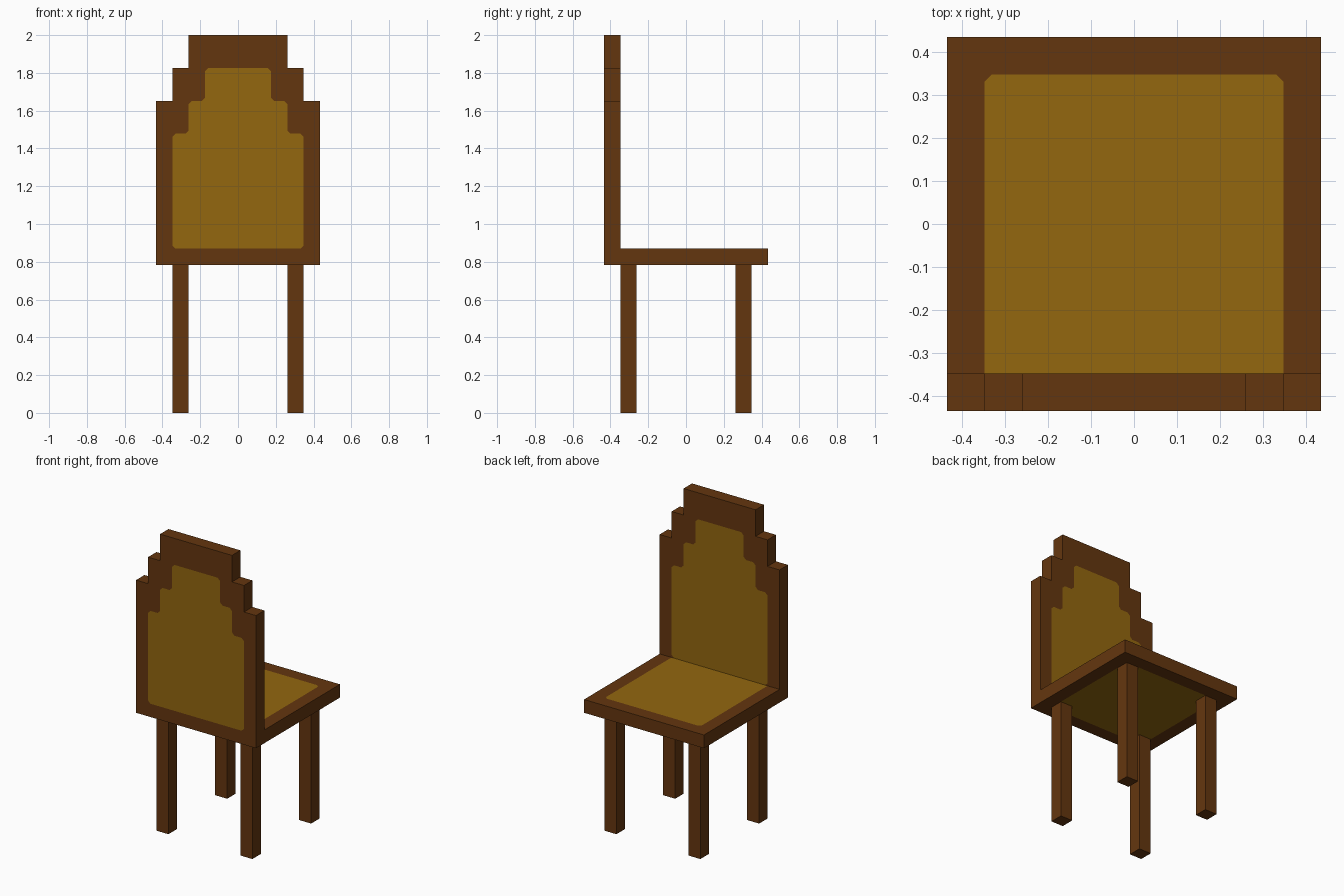
import bpy
import bmesh
from mathutils import Vector

if "Cube" in bpy.data.objects:
    bpy.data.objects.remove(bpy.data.objects["Cube"], do_unlink=True)

U = 2 / 23        # the chair sits on a grid of 23 blocks in height
CLIP = 0.2        # size of the clipped panel corners, in blocks


def make_material(name, rgb):
    linear = [((c / 255 + 0.055) / 1.055) ** 2.4 for c in rgb] + [1.0]
    mat = bpy.data.materials.new(name)
    mat.use_nodes = True
    mat.diffuse_color = linear
    bsdf = mat.node_tree.nodes["Principled BSDF"]
    bsdf.inputs["Base Color"].default_value = linear
    bsdf.inputs["Roughness"].default_value = 0.9
    return mat


dark_wood = make_material("dark wood", (100, 54, 15))
golden_panel = make_material("golden panel", (147, 103, 15))


def add_object(name, bm, materials):
    mesh = bpy.data.meshes.new(name)
    bm.to_mesh(mesh)
    bm.free()
    for mat in materials:
        mesh.materials.append(mat)
    obj = bpy.data.objects.new(name, mesh)
    bpy.context.collection.objects.link(obj)
    return obj


def clip_corners(path):
    """Cut every corner of an open path, keeping its two ends."""
    points = [Vector(p) for p in path]
    result = [points[0]]
    for before, corner, after in zip(points, points[1:], points[2:]):
        result.append(corner + (before - corner).normalized() * CLIP)
        result.append(corner + (after - corner).normalized() * CLIP)
    return result + [points[-1]]


def framed_slab(name, frame, panel, place):
    """One-block-thick slab: a frame and a flush panel, mirrored across x = 0."""
    bm = bmesh.new()
    for index, outline in enumerate((frame, panel)):
        for side in (1, -1):
            verts = [bm.verts.new(Vector(place(side * u, v)) * U) for u, v in outline]
            bm.faces.new(verts).material_index = index
    bmesh.ops.remove_doubles(bm, verts=bm.verts, dist=1e-4)
    bmesh.ops.recalc_face_normals(bm, faces=bm.faces)
    obj = add_object(name, bm, (dark_wood, golden_panel))
    solid = obj.modifiers.new("thickness", "SOLIDIFY")
    solid.thickness = U
    solid.offset = 0


# Stepped backrest, with the panel showing on both faces
outer = [(0, 9), (5, 9), (5, 19), (4, 19), (4, 21), (3, 21), (3, 23), (0, 23)]
inner = clip_corners([(0, 10), (4, 10), (4, 17), (3, 17), (3, 19),
                      (2, 19), (2, 21), (0, 21)])
framed_slab("backrest", outer + inner[::-1], inner, lambda u, v: (u, -4.5, v))

# Seat, framed on three sides and butting against the backrest
inner = clip_corners([(4, -4), (4, 4), (0, 4)])
framed_slab("seat", [(5, -4), (5, 5), (0, 5)] + inner[::-1],
            [(0, -4)] + inner, lambda u, v: (u, v, 9.5))

# Four square legs
for y, end in ((-3.5, "front"), (3.5, "back")):
    for x, side in ((3.5, "left"), (-3.5, "right")):
        bm = bmesh.new()
        bmesh.ops.create_cube(bm, size=1)
        bmesh.ops.scale(bm, vec=(U, U, 9 * U), verts=bm.verts)
        bmesh.ops.translate(bm, vec=(x * U, y * U, 4.5 * U), verts=bm.verts)
        add_object(f"{end}_{side}_leg", bm, (dark_wood,))
